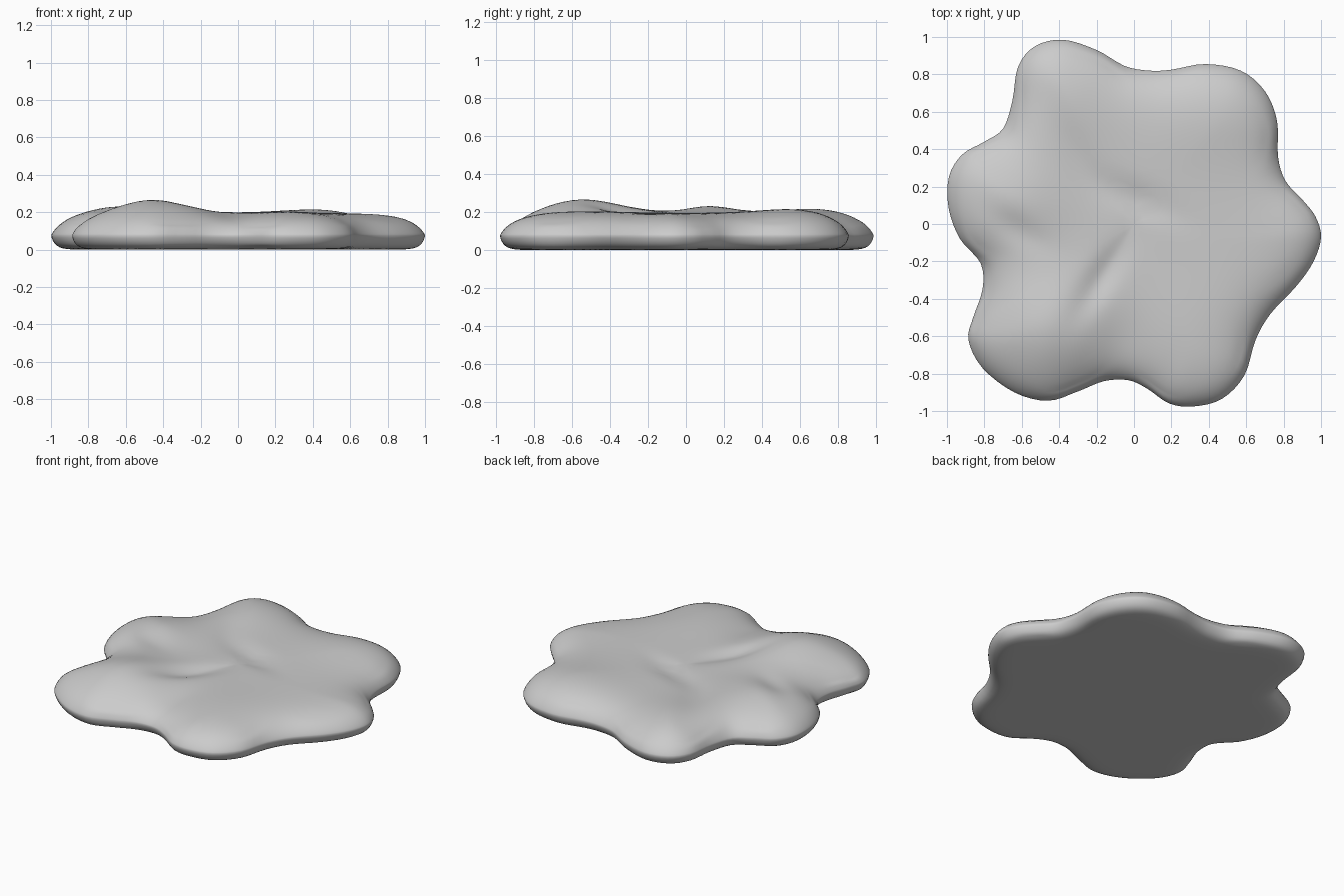
import bpy
import bmesh
import math
from mathutils import Vector, kdtree

if "Cube" in bpy.data.objects:
    bpy.data.objects.remove(bpy.data.objects["Cube"], do_unlink=True)

# Six-lobed outline, counter-clockwise from the left lobe tip
OUTLINE = [
    (1, -.07), (.97, .04), (.9, .13), (.81, .23), (.77, .36), (.765, .55), (.7, .71),
    (.57, .82), (.38, .855), (.2, .825), (.08, .82), (-.05, .845), (-.2, .93),
    (-.38, .985), (-.53, .95), (-.62, .84), (-.65, .66), (-.7, .51), (-.8, .44),
    (-.92, .37), (-.99, .25), (-.99, .08), (-.93, -.08), (-.82, -.21), (-.81, -.35),
    (-.86, -.5), (-.885, -.62), (-.81, -.77), (-.64, -.9), (-.46, -.945), (-.3, -.895),
    (-.16, -.84), (-.03, -.835), (.07, -.88), (.19, -.96), (.32, -.975), (.47, -.935),
    (.59, -.81), (.65, -.62), (.73, -.48), (.87, -.33), (.96, -.2),
]
RIM_HEIGHT = .08
BASE_HEIGHT = .2
STEPS = 4
RINGS = 28

# Swellings and dents: x, y, height, length, width, direction in degrees
BUMPS = [
    (-.45, -.55, .075, .2, .2, 0),
    (-.65, .1, .04, .18, .18, 0),
    (-.4, .65, .03, .2, .2, 0),
    (.4, .6, .025, .22, .2, 0),
    (.3, -.55, .01, .2, .2, 0),
    (-.17, -.28, -.03, .16, .05, 57),
    (.02, .13, -.025, .14, .05, -25),
    (-.3, .35, -.015, .25, .07, -60),
    (-.05, -.65, -.02, .15, .1, 90),
    (-.62, -.03, -.02, .12, .05, -35),
]


def smooth_loop(points, steps):
    """Closed Catmull-Rom curve through the points."""
    pts = [Vector((x, y, 0)) for x, y in points]
    loop = []
    for i in range(len(pts)):
        a, b, c, d = (pts[(i + k) % len(pts)] for k in (-1, 0, 1, 2))
        for s in range(steps):
            t = s / steps
            loop.append(b + (c - a) * t / 2
                        + (a - b * 2.5 + c * 2 - d / 2) * t * t
                        + (b * 1.5 - c * 1.5 + (d - a) / 2) * t ** 3)
    return loop


def crown(x, y):
    """Height of the undulating upper surface away from the rim."""
    height = BASE_HEIGHT
    for bx, by, amount, length, width, angle in BUMPS:
        ca, sa = math.cos(math.radians(angle)), math.sin(math.radians(angle))
        u = ((x - bx) * ca + (y - by) * sa) / length
        v = ((y - by) * ca - (x - bx) * sa) / width
        height += amount * math.exp(-(u * u + v * v) / 2)
    return height


def top_height(p, dist):
    swell = (1 - math.exp(-dist / .1)) ** .8
    return RIM_HEIGHT + (crown(p.x, p.y) - RIM_HEIGHT) * swell


def bottom_height(p, dist):
    return RIM_HEIGHT * (1 - .95 * (1 - math.exp(-dist / .03)) ** .7)


rim = smooth_loop(OUTLINE, STEPS)
count = len(rim)
tree = kdtree.KDTree(count)
for index, point in enumerate(rim):
    tree.insert(point, index)
tree.balance()

bm = bmesh.new()
rim_verts = [bm.verts.new((p.x, p.y, RIM_HEIGHT)) for p in rim]


def add_shell(height, flip):
    """Concentric rings from the rim to the centre, lifted by a height rule."""
    def place(p):
        return bm.verts.new((p.x, p.y, height(p, tree.find(p)[2])))

    def face(verts):
        bm.faces.new(verts[::-1] if flip else verts)

    outer = rim_verts
    for ring in range(1, RINGS):
        scale = 1 - (ring / RINGS) ** 1.8
        inner = [place(p * scale) for p in rim]
        for i in range(count):
            j = (i + 1) % count
            face([outer[i], outer[j], inner[j], inner[i]])
        outer = inner
    centre = place(Vector((0, 0, 0)))
    for i in range(count):
        face([outer[i], outer[(i + 1) % count], centre])


# Domed upper side and flat underside share the rim
add_shell(top_height, False)
add_shell(bottom_height, True)

# Soften the surface, then set it on the ground
for _ in range(2):
    bmesh.ops.smooth_vert(bm, verts=[v for v in bm.verts if v not in set(rim_verts)],
                          factor=.3, use_axis_z=True)
lowest = min(v.co.z for v in bm.verts)
bmesh.ops.translate(bm, verts=bm.verts, vec=(0, 0, -lowest))
for f in bm.faces:
    f.smooth = True

mesh = bpy.data.meshes.new("puddle")
bm.to_mesh(mesh)
bm.free()
puddle = bpy.data.objects.new("puddle", mesh)
bpy.context.collection.objects.link(puddle)

# Plain grey material
grey = bpy.data.materials.new("plain grey")
grey.use_nodes = True
colour = (.6, .6, .6, 1)
grey.diffuse_color = colour
grey.node_tree.nodes["Principled BSDF"].inputs["Base Color"].default_value = colour
mesh.materials.append(grey)
